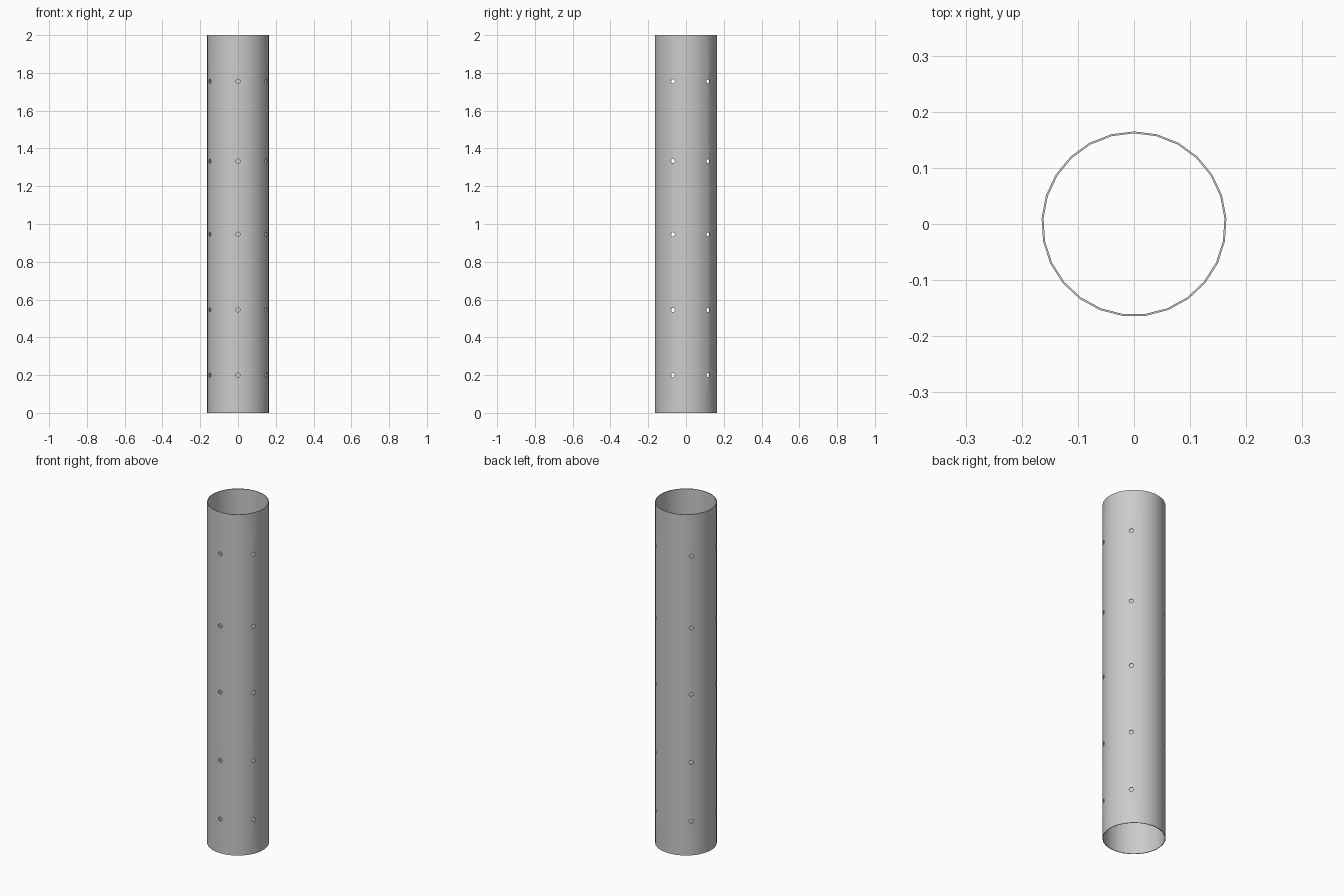
import bpy, bmesh
from math import sin, cos, pi, radians
from mathutils import Matrix, Vector

if "Cube" in bpy.data.objects:
    bpy.data.objects.remove(bpy.data.objects["Cube"])

SIDES, R, WALL, HEIGHT = 25, 0.165, 0.0035, 2.0
ROWS = (0.2, 0.545, 0.945, 1.333, 1.755)
ANGLES = (-90, -25.2, 45.2, 134.8, 205.2)


def add_object(name, bm):
    mesh = bpy.data.meshes.new(name)
    bm.to_mesh(mesh)
    bm.free()
    obj = bpy.data.objects.new(name, mesh)
    bpy.context.collection.objects.link(obj)
    return obj


# Open thin-walled tube: four rings bridged in a closed loop
bm = bmesh.new()
rings = []
for r, z in ((R, 0), (R, HEIGHT), (R - WALL, HEIGHT), (R - WALL, 0)):
    rings.append([bm.verts.new((r * cos(pi / 2 + 2 * pi * i / SIDES),
                                r * sin(pi / 2 + 2 * pi * i / SIDES), z))
                  for i in range(SIDES)])
for k in range(4):
    a, b = rings[k], rings[(k + 1) % 4]
    for i in range(SIDES):
        j = (i + 1) % SIDES
        bm.faces.new((a[i], a[j], b[j], b[i]))
bmesh.ops.recalc_face_normals(bm, faces=bm.faces)
tube = add_object("perforated_tube", bm)

# Radial drills for five rows of five holes
bm = bmesh.new()
for z in ROWS:
    for deg in ANGLES:
        d = Vector((cos(radians(deg)), sin(radians(deg)), 0))
        turn = d.to_track_quat('Z', 'Y').to_matrix().to_4x4()
        bmesh.ops.create_cone(bm, cap_ends=True, segments=8, radius1=0.012,
                              radius2=0.012, depth=0.06,
                              matrix=Matrix.Translation(d * R + Vector((0, 0, z))) @ turn)
drills = add_object("hole_cutter", bm)
drills.hide_render = True

# Cut the holes, then smooth the wall
cut = tube.modifiers.new("holes", 'BOOLEAN')
cut.operation = 'DIFFERENCE'
cut.solver = 'EXACT'
cut.object = drills
bpy.context.view_layer.objects.active = tube
tube.select_set(True)
bpy.ops.object.modifier_apply(modifier=cut.name)
bpy.data.objects.remove(drills)
bpy.ops.object.shade_smooth_by_angle(angle=radians(30))
